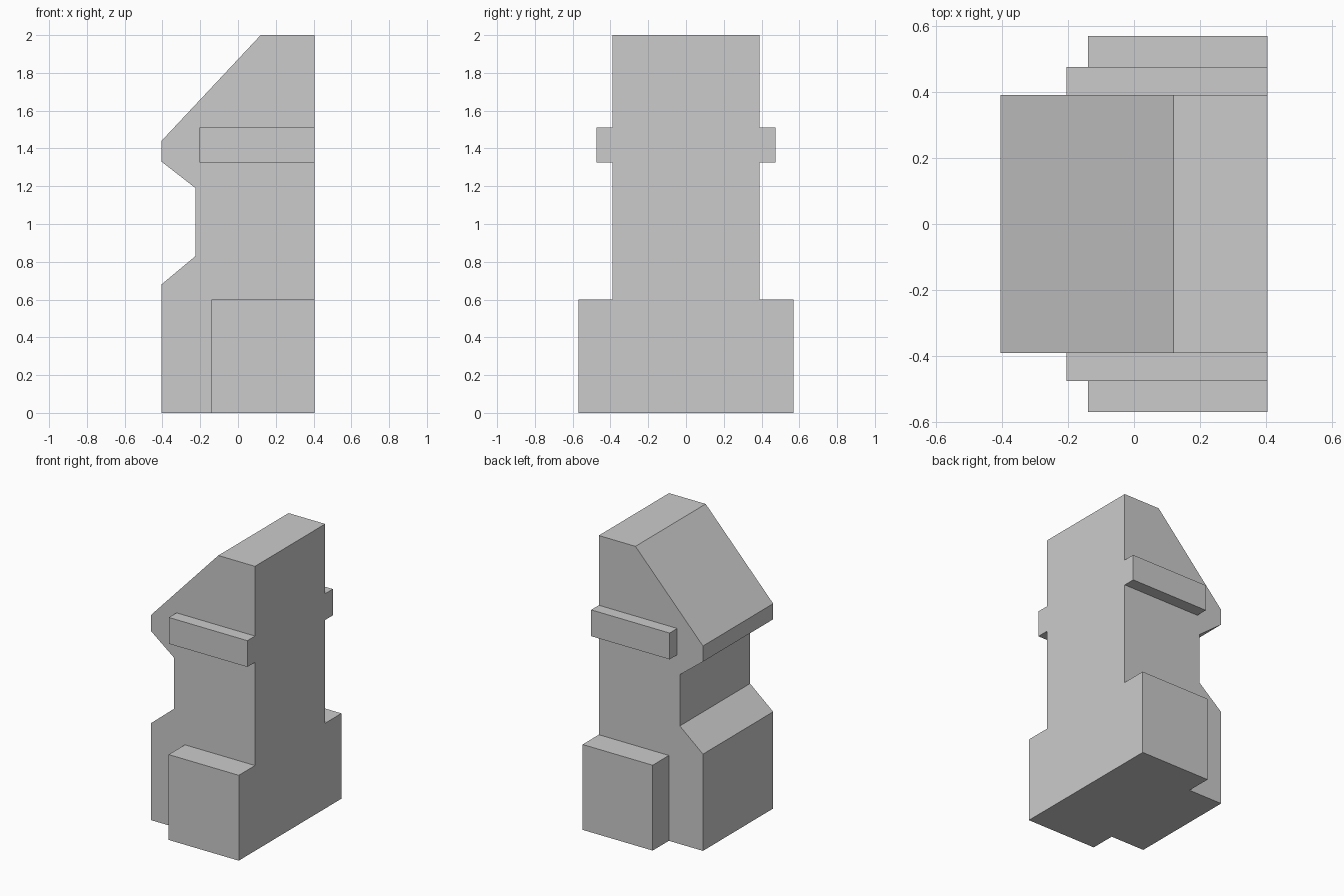
import bpy
import bmesh

default_cube = bpy.data.objects.get("Cube")
if default_cube:
    bpy.data.objects.remove(default_cube, do_unlink=True)

# One plain grey for the whole model
grey = bpy.data.materials.new("light_grey")
grey.use_nodes = True
colour = (0.6, 0.6, 0.6, 1)
grey.diffuse_color = colour
for node in grey.node_tree.nodes:
    if node.type == 'BSDF_PRINCIPLED':
        node.inputs["Base Color"].default_value = colour

BACK = 0.405    # flat wall shared by every part
HALF = 0.39     # half width of the body


def prism(name, outline, y0, y1):
    """Extrude an outline in the xz plane from y0 to y1."""
    bm = bmesh.new()
    face = bm.faces.new([bm.verts.new((x, y0, z)) for x, z in outline])
    extruded = bmesh.ops.extrude_face_region(bm, geom=[face])["geom"]
    moved = [v for v in extruded if isinstance(v, bmesh.types.BMVert)]
    bmesh.ops.translate(bm, verts=moved, vec=(0, y1 - y0, 0))
    bmesh.ops.recalc_face_normals(bm, faces=bm.faces)
    mesh = bpy.data.meshes.new(name)
    bm.to_mesh(mesh)
    bm.free()
    mesh.materials.append(grey)
    obj = bpy.data.objects.new(name, mesh)
    bpy.context.collection.objects.link(obj)
    return obj


def side_block(name, x0, z0, z1, reach):
    """A box on each side of the body, flush with its flat wall."""
    outline = [(x0, z0), (BACK, z0), (BACK, z1), (x0, z1)]
    for side, sign in (("right", -1), ("left", 1)):
        prism(f"{side}_{name}", outline, sign * HALF, sign * reach)


# Main body: sloped roof, notched waist and upright base
prism("body", [
    (-BACK, 0), (BACK, 0), (BACK, 2), (0.12, 2), (-BACK, 1.44),
    (-BACK, 1.33), (-0.225, 1.19), (-0.225, 0.83), (-BACK, 0.68),
], -HALF, HALF)

# Large blocks at the foot and slim rails higher up
side_block("foot_block", -0.14, 0, 0.6, 0.57)
side_block("rail", -0.205, 1.325, 1.51, 0.475)
